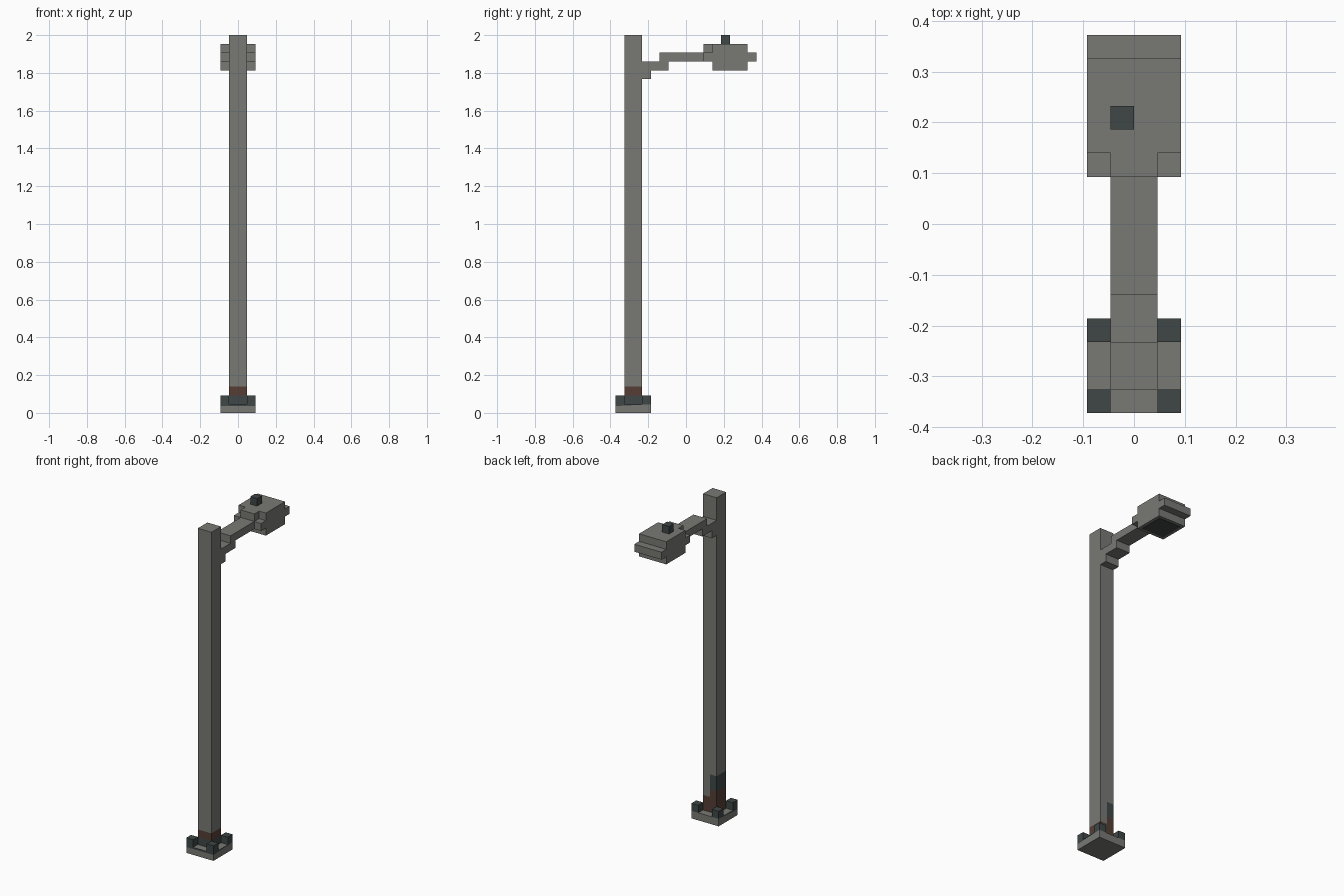
import bpy
import bmesh
from mathutils import Vector

U = 2 / 43  # one block of the blocky grid

cube = bpy.data.objects.get("Cube")
if cube:
    bpy.data.objects.remove(cube, do_unlink=True)


def material(name, color):
    m = bpy.data.materials.new(name)
    m.use_nodes = True
    m.diffuse_color = (*color, 1)
    bsdf = next(n for n in m.node_tree.nodes if n.type == 'BSDF_PRINCIPLED')
    bsdf.inputs["Base Color"].default_value = (*color, 1)
    return m


grey = material("weathered grey", (0.19, 0.195, 0.178))
dark = material("dark slate", (0.05, 0.063, 0.062))
rust = material("rust brown", (0.092, 0.048, 0.036))


def finish(name, bm, mats):
    """Scale block units to scene units and link the object."""
    bmesh.ops.recalc_face_normals(bm, faces=bm.faces)
    bmesh.ops.scale(bm, vec=(U, U, U), verts=bm.verts)
    mesh = bpy.data.meshes.new(name)
    bm.to_mesh(mesh)
    bm.free()
    for m in mats:
        mesh.materials.append(m)
    obj = bpy.data.objects.new(name, mesh)
    bpy.context.collection.objects.link(obj)
    return obj


def extrusion(profile, half_width):
    """Extrude a y-z profile across x."""
    bm = bmesh.new()
    face = bm.faces.new([bm.verts.new((-half_width, y, z)) for y, z in profile])
    new = bmesh.ops.extrude_face_region(bm, geom=[face])["geom"]
    moved = [v for v in new if isinstance(v, bmesh.types.BMVert)]
    bmesh.ops.translate(bm, vec=(2 * half_width, 0, 0), verts=moved)
    return bm


def box(lo, hi):
    bm = bmesh.new()
    bmesh.ops.create_cube(bm, size=1)
    lo, hi = Vector(lo), Vector(hi)
    for v in bm.verts:
        v.co = (lo + hi) / 2 + v.co * (hi - lo)
    return bm


def cut(bm, point, normal):
    bmesh.ops.bisect_plane(bm, geom=bm.verts[:] + bm.edges[:] + bm.faces[:],
                           plane_co=point, plane_no=normal)


# Base plate with a dark stained upper edge on the front and sides
bm = box((-2, -8, 0), (2, -4, 1))
cut(bm, (0, -8, 0.78), (0, -0.05, 1))
bm.normal_update()
for f in bm.faces:
    c = f.calc_center_median()
    above = c.z > 0.78 + 0.05 * (c.y + 8)
    f.material_index = int(above and (f.normal.y < -0.5 or abs(f.normal.x) > 0.5))
finish("base_plate", bm, [grey, dark])

# Corner bolts
for side, sx in (("left", 1), ("right", -1)):
    for end, y in (("front", -8), ("back", -5)):
        x = 1 if sx > 0 else -2
        finish(f"bolt_{end}_{side}", box((x, y, 1), (x + 1, y + 1, 2)), [dark])

# Pole with rust and grime near the foot
bm = box((-1, -7, 1), (1, -5, 43))
for z in (2, 3, 4, 6):
    cut(bm, (0, 0, z), (0, 0, 1))
cut(bm, (0, 0, 0), (1, 0, 0))
bm.normal_update()
for f in bm.faces:
    c, n = f.calc_center_median(), f.normal
    stained = n.x < -0.5 or (n.y > 0.5 and c.x < 0)
    if c.z < 2 and (n.x > 0.5 or n.y < -0.5):
        f.material_index = 1
    elif c.z < 3 or (stained and c.z < 4):
        f.material_index = 2
    elif stained and c.z < 6:
        f.material_index = 1
finish("pole", bm, [grey, dark, rust])

# Stepped bracket and arm
arm = [(-5, 38), (-4, 38), (-4, 39), (-2, 39), (-2, 40), (2, 40),
       (2, 41), (-3, 41), (-3, 40), (-5, 40)]
finish("arm", extrusion(arm, 1), [grey])

# Lamp head
head = [(2, 40), (3, 40), (3, 39), (7, 39), (7, 40), (8, 40),
        (8, 41), (7, 41), (7, 42), (3, 42), (3, 41), (2, 41)]
finish("lamp_head", extrusion(head, 2), [grey])
finish("lamp_neck", box((-1, 2, 41), (1, 3, 42)), [grey])
finish("lamp_panel", box((-1.6, 3.4, 38.96), (1.6, 6.6, 39.02)), [dark])

# Light sensor on top of the head
finish("sensor", box((-1, 4, 42), (0, 5, 43)), [dark])
